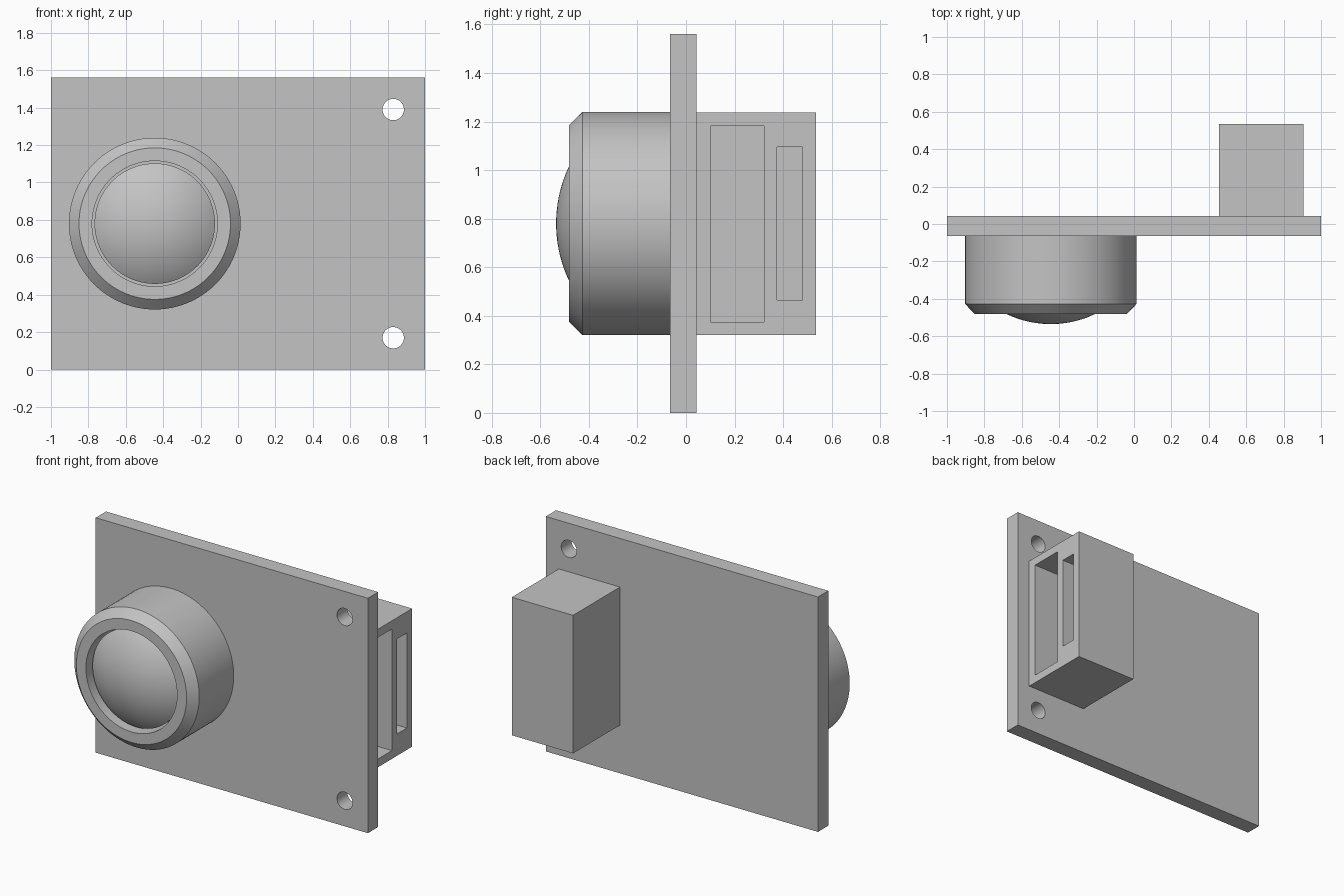
import bpy, bmesh, math
from mathutils import Matrix, Vector

if "Cube" in bpy.data.objects:
    bpy.data.objects.remove(bpy.data.objects["Cube"], do_unlink=True)

grey = bpy.data.materials.new("plain grey")
grey.use_nodes = True
grey.diffuse_color = (0.55, 0.55, 0.55, 1)
grey.node_tree.nodes["Principled BSDF"].inputs["Base Color"].default_value = grey.diffuse_color

FRONT, BACK = -0.065, 0.043      # plate faces along y
LENS = (-0.445, 0.78)            # lens axis in x, z


def make_object(name, bm, smooth=False):
    bmesh.ops.recalc_face_normals(bm, faces=bm.faces)
    mesh = bpy.data.meshes.new(name)
    bm.to_mesh(mesh)
    bm.free()
    mesh.materials.append(grey)
    obj = bpy.data.objects.new(name, mesh)
    bpy.context.collection.objects.link(obj)
    if smooth:
        bpy.ops.object.select_all(action="DESELECT")
        obj.select_set(True)
        bpy.context.view_layer.objects.active = obj
        bpy.ops.object.shade_smooth_by_angle(angle=math.radians(30))
    return obj


def box(name, lo, hi):
    lo, hi = Vector(lo), Vector(hi)
    bm = bmesh.new()
    bmesh.ops.create_cube(bm, size=1, matrix=Matrix.Translation((lo + hi) / 2)
                          @ Matrix.Diagonal((*(hi - lo), 1)))
    return make_object(name, bm)


def lathe(name, profile, centre, closed=False):
    """Revolve (radius, y) points about an axis parallel to y."""
    bm = bmesh.new()
    cx, cz = centre
    verts = [bm.verts.new((cx + r, y, cz)) for r, y in profile]
    edges = [bm.edges.new(pair) for pair in zip(verts, verts[1:])]
    if closed:
        edges.append(bm.edges.new((verts[-1], verts[0])))
    bmesh.ops.spin(bm, geom=verts + edges, cent=(cx, 0, cz), axis=(0, 1, 0),
                   angle=2 * math.pi, steps=96, use_duplicate=False)
    bmesh.ops.remove_doubles(bm, verts=bm.verts, dist=1e-5)
    return make_object(name, bm, smooth=True)


def cut(target, cutter):
    mod = target.modifiers.new("cut " + cutter.name, "BOOLEAN")
    mod.operation, mod.solver, mod.object = "DIFFERENCE", "EXACT", cutter
    cutter.hide_render = True
    cutter.hide_viewport = True


# Mounting plate with two screw holes
plate = box("mounting_plate", (-1, FRONT, 0), (1, BACK, 1.56))
for label, z in (("lower", 0.17), ("upper", 1.39)):
    hole = lathe(label + "_hole_cutter",
                 [(0, -0.2), (0.057, -0.2), (0.057, 0.2), (0, 0.2)], (0.83, z))
    cut(plate, hole)

# Chamfered lens barrel, hollow at the front
lathe("lens_barrel",
      [(0.335, FRONT), (0.459, FRONT), (0.459, -0.427), (0.405, -0.482), (0.335, -0.482)],
      LENS, closed=True)

# Domed lens: spherical cap on a short cylinder
RADIUS, RIM, TIP = 0.55, 0.322, -0.535
limit = math.asin(RIM / RADIUS)
dome = [(RADIUS * math.sin(a), TIP + RADIUS * (1 - math.cos(a)))
        for a in (limit * i / 16 for i in range(17))]
lathe("lens", dome + [(RIM, FRONT), (0, FRONT)], LENS)

# Connector housing on the back with two open slots on its left side
housing = box("connector_housing", (0.455, BACK, 0.32), (0.905, 0.535, 1.237))
cut(housing, box("wide_slot_cutter", (0.51, 0.10, 0.375), (1, 0.322, 1.182)))
cut(housing, box("narrow_slot_cutter", (0.51, 0.375, 0.465), (1, 0.48, 1.096)))
